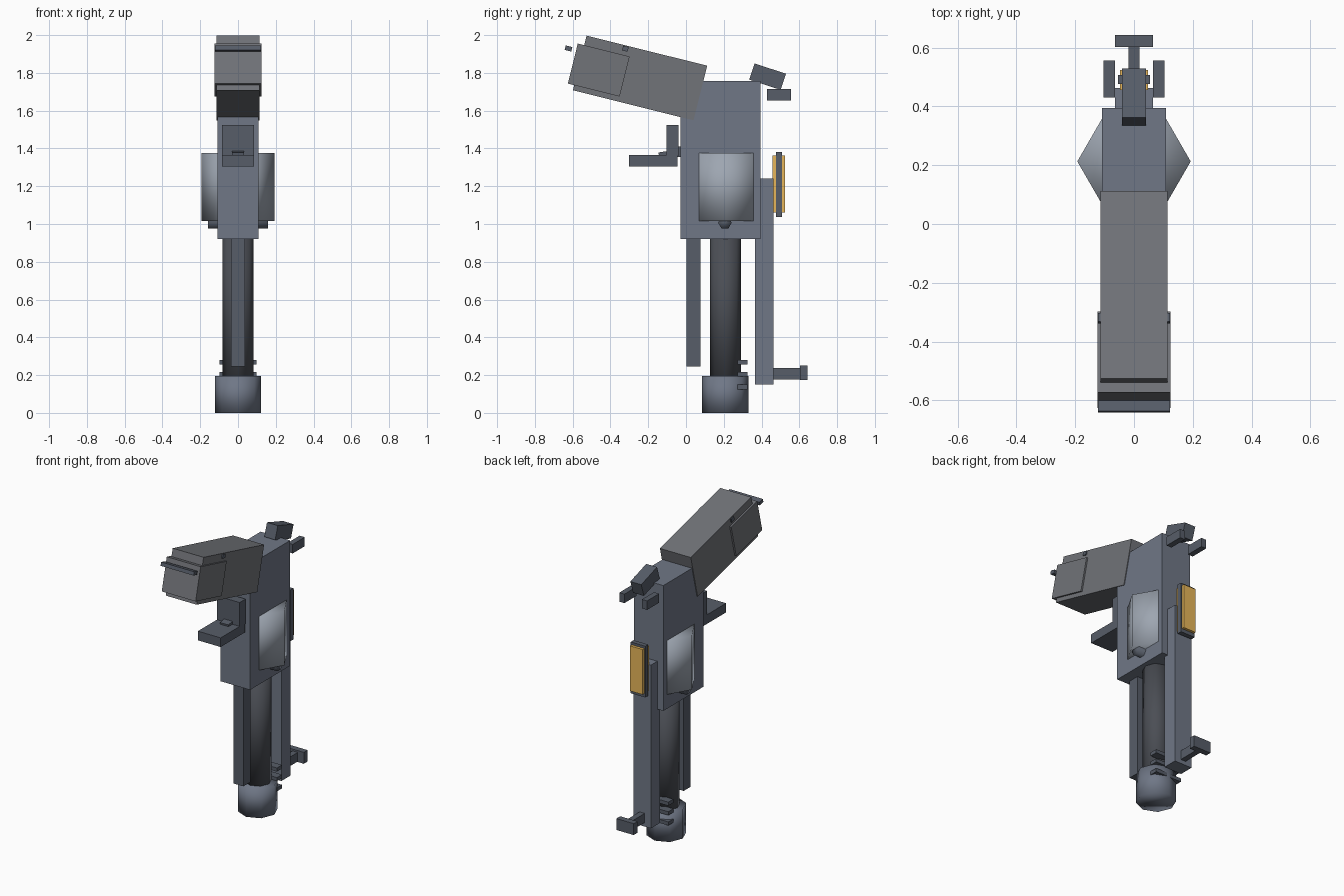
import bpy
from math import radians, pi
from mathutils import Matrix

if "Cube" in bpy.data.objects:
    bpy.data.objects.remove(bpy.data.objects["Cube"])


def material(name, r, g, b):
    m = bpy.data.materials.new(name)
    m.diffuse_color = (r, g, b, 1)
    m.use_nodes = True
    m.node_tree.nodes["Principled BSDF"].inputs["Base Color"].default_value = m.diffuse_color
    return m


steel = material("blue_steel", 0.16, 0.185, 0.24)
dark = material("dark_steel", 0.095, 0.11, 0.14)
black = material("black_steel", 0.07, 0.076, 0.09)
light = material("light_steel", 0.34, 0.38, 0.44)
gunmetal = material("grip_grey", 0.165, 0.172, 0.19)
gold = material("gold", 0.80, 0.47, 0.10)


def box(name, x, y, z, tilt=0, mat=dark):
    """Box from (min, max) ranges, tilted about its own x axis in degrees."""
    ranges = (x, y, z)
    bpy.ops.mesh.primitive_cube_add(size=1)
    ob = bpy.context.object
    ob.name = name
    ob.data.transform(Matrix.Diagonal([r[1] - r[0] for r in ranges] + [1]))
    ob.location = [(r[0] + r[1]) / 2 for r in ranges]
    ob.rotation_euler.x = radians(tilt)
    ob.data.materials.append(mat)
    return ob


def slab(name, half, y, z, tilt=0, mat=dark):
    """Box symmetric about x = 0."""
    return box(name, (-half, half), y, z, tilt, mat)


def tilted(name, half, cy, cz, length, height, tilt, mat=dark):
    """Symmetric box given by its centre, length along y and height."""
    return slab(name, half, (cy - length / 2, cy + length / 2),
                (cz - height / 2, cz + height / 2), tilt, mat)


def prism(name, sides, r, y, z, mat, along_x=None):
    """Fully smooth low-poly cylinder, upright or lying along x."""
    depth = along_x or z[1] - z[0]
    bpy.ops.mesh.primitive_cylinder_add(vertices=sides, radius=r, depth=depth)
    ob = bpy.context.object
    ob.name = name
    ob.data.transform(Matrix.Rotation(pi / 2, 4, 'Z'))
    if along_x:
        ob.data.transform(Matrix.Rotation(pi / 2, 4, 'Z'))
        ob.data.transform(Matrix.Rotation(pi / 2, 4, 'Y'))
    ob.location = (0, y, (z[0] + z[1]) / 2)
    ob.data.materials.append(mat)
    bpy.ops.object.shade_smooth()
    return ob


# Main frame
slab("frame", 0.109, (-0.028, 0.395), (0.92, 1.757), mat=steel)

# Six-sided drum and the pin under it
prism("drum", 6, 0.193, 0.213, (1.015, 1.375), light)
prism("drum_pin", 6, 0.036, 0.206, (0.974, 1.04), dark, along_x=0.32)

# Barrel, muzzle and muzzle clips
prism("barrel", 8, 0.083, 0.209, (0.15, 0.95), black)
prism("muzzle", 8, 0.122, 0.208, (0, 0.195), steel)
for i, z in enumerate((0.125, 0.193, 0.257)):
    slab(f"muzzle_clip_{i + 1}", 0.097, (0.272, 0.325), (z, z + 0.024))

# Rods either side of the barrel
slab("under_rod", 0.037, (0.003, 0.077), (0.245, 0.94))
slab("top_rail", 0.065, (0.365, 0.463), (0.15, 1.24), mat=steel)

# Front sight
slab("front_sight_stem", 0.019, (0.455, 0.61), (0.177, 0.238))
slab("front_sight_cap", 0.064, (0.603, 0.643), (0.174, 0.25))

# Gold panel with dark band
slab("gold_panel", 0.047, (0.457, 0.525), (1.062, 1.363), mat=gold)
slab("panel_band", 0.054, (0.476, 0.507), (1.038, 1.38))

# Hammer and rear sight ears
tilted("hammer", 0.04, 0.432, 1.78, 0.175, 0.09, -18)
for side, s in (("left", -1), ("right", 1)):
    box(f"rear_sight_{side}", sorted((s * 0.065, s * 0.103)),
        (0.43, 0.557), (1.655, 1.715))

# Tilted grip with its sleeve, end bar and cross pin
TILT = -14
tilted("grip", 0.114, -0.243, 1.773, 0.658, 0.298, TILT, gunmetal)
tilted("grip_sleeve", 0.125, -0.462, 1.815, 0.283, 0.218, TILT, gunmetal)
tilted("grip_end_bar", 0.122, -0.622, 1.929, 0.036, 0.024, TILT)
tilted("grip_pin", 0.122, -0.321, 1.928, 0.03, 0.026, TILT)

# Trigger guard and trigger
slab("guard_plate", 0.084, (-0.303, -0.045), (1.305, 1.366))
slab("guard_upright", 0.084, (-0.102, -0.04), (1.36, 1.525))
tilted("trigger", 0.031, -0.085, 1.376, 0.12, 0.024, 9)
slab("trigger_mount", 0.031, (-0.045, -0.02), (1.355, 1.41))
